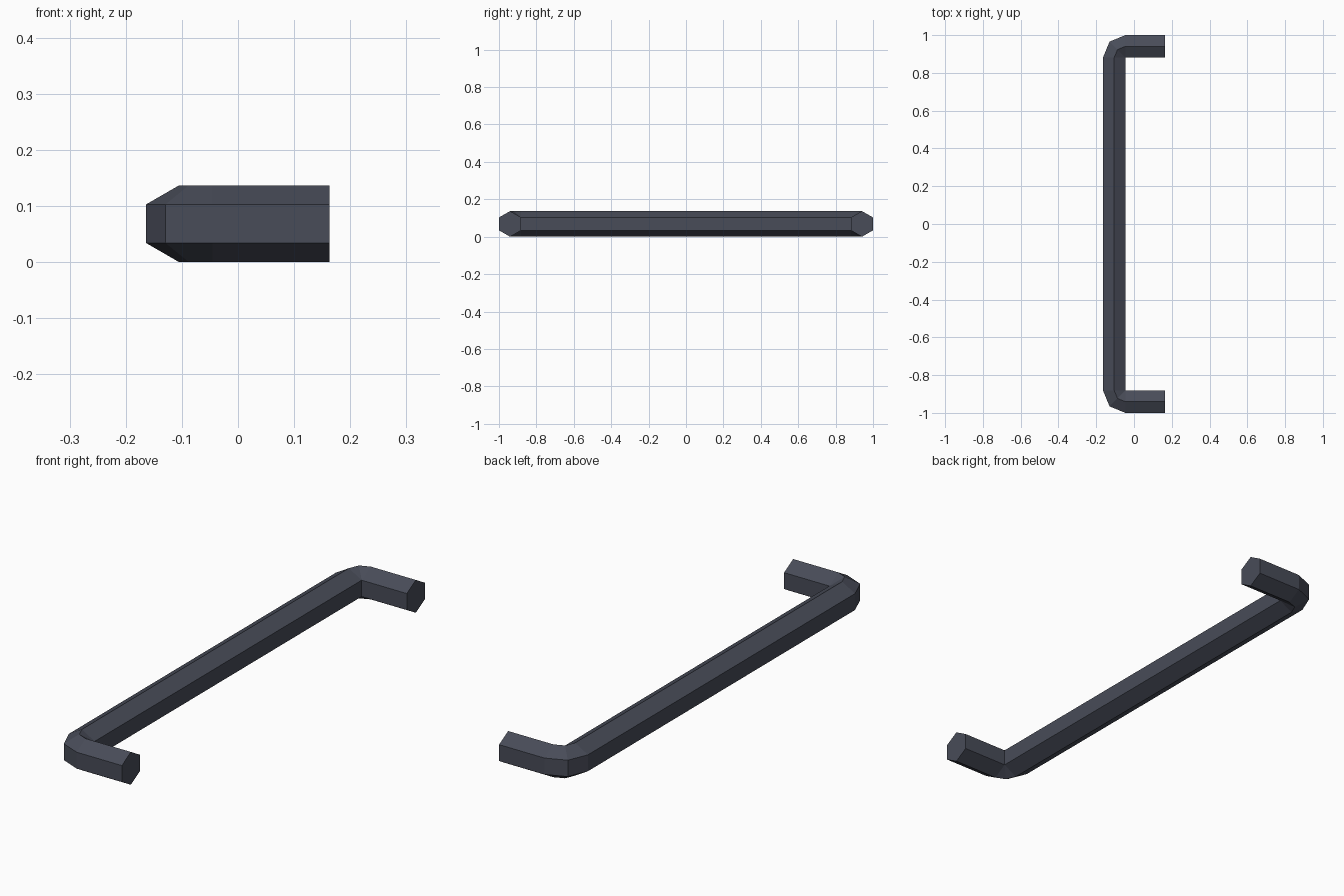
import bpy, bmesh, math
from mathutils import Vector

if "Cube" in bpy.data.objects:
    bpy.data.objects.remove(bpy.data.objects["Cube"])

R = 0.0685                       # hexagon radius (points up and down)
W = R * math.sqrt(3) / 2         # half width across the flats
IX, IY, END = -0.0455, 0.8815, 0.1635  # inner corner and open end of the arms

# Stations along the bar: inner edge point and outward direction in degrees
stations = [(END, -IY, 270)]
stations += [(IX, -IY, a) for a in (270, 225, 180)]
stations += [(IX, IY, a) for a in (180, 135, 90)]
stations += [(END, IY, 90)]

# Hexagonal bar swept round both bends
bm = bmesh.new()
rings = []
for x, y, a in stations:
    d = Vector((math.cos(math.radians(a)), math.sin(math.radians(a)), 0))
    ring = []
    for k in range(6):
        t = math.radians(90 + 60 * k)
        p = Vector((x, y, R + R * math.sin(t))) + d * (W + R * math.cos(t))
        ring.append(bm.verts.new(p))
    rings.append(ring)
for r0, r1 in zip(rings, rings[1:]):
    for k in range(6):
        j = (k + 1) % 6
        bm.faces.new((r0[k], r0[j], r1[j], r1[k]))
bm.faces.new(rings[0])
bm.faces.new(rings[-1])
# The inner edge of each bend collapses to one crease
bmesh.ops.remove_doubles(bm, verts=bm.verts, dist=0.0005)
bmesh.ops.recalc_face_normals(bm, faces=bm.faces)

mesh = bpy.data.meshes.new("handle_bar")
bm.to_mesh(mesh)
bm.free()
mat = bpy.data.materials.new("dark slate metal")
mat.diffuse_color = (0.065, 0.072, 0.098, 1)
mat.use_nodes = True
mat.node_tree.nodes["Principled BSDF"].inputs["Base Color"].default_value = mat.diffuse_color
mesh.materials.append(mat)
bpy.context.collection.objects.link(bpy.data.objects.new("handle_bar", mesh))
